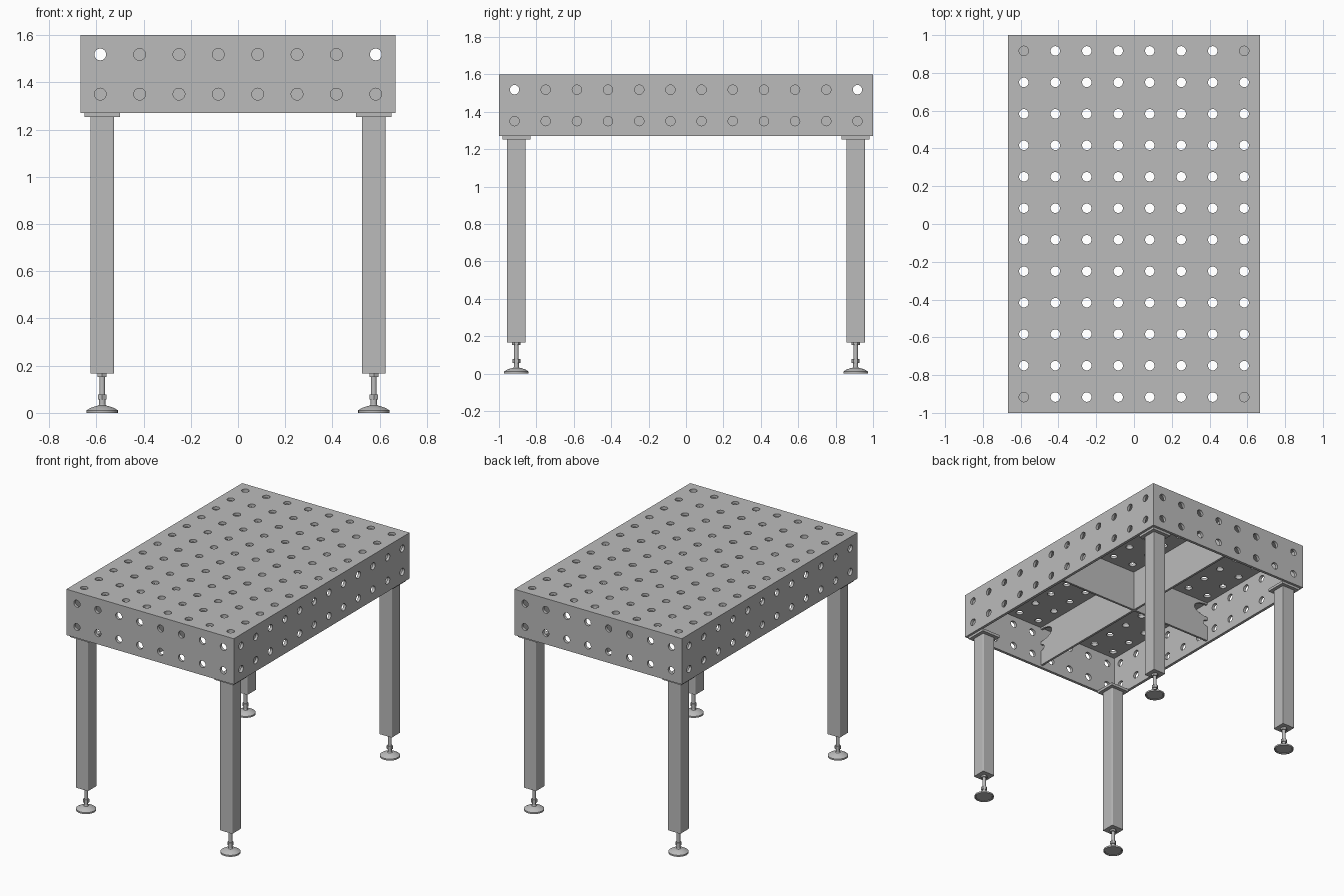
import bpy, bmesh, math
from mathutils import Matrix, Vector

cube = bpy.data.objects.get("Cube")
if cube:
    bpy.data.objects.remove(cube, do_unlink=True)

def material(name, v):
    m = bpy.data.materials.new(name)
    m.use_nodes = True
    m.diffuse_color = (v, v, v, 1)
    m.node_tree.nodes["Principled BSDF"].inputs["Base Color"].default_value = (v, v, v, 1)
    return m

STEEL = material("steel_grey", 0.5)

HX, HY, TOP, BOTTOM, WALL = 0.667, 1.0, 1.6, 1.27, 0.02
PITCH, HOLE_R, ROWS = 1 / 6, 0.025, (1.35, 1.518)

def finish(bm, name):
    bmesh.ops.recalc_face_normals(bm, faces=bm.faces)
    mesh = bpy.data.meshes.new(name)
    bm.to_mesh(mesh)
    bm.free()
    mesh.materials.append(STEEL)
    ob = bpy.data.objects.new(name, mesh)
    bpy.context.collection.objects.link(ob)
    return ob

def activate(ob):
    bpy.ops.object.select_all(action='DESELECT')
    ob.select_set(True)
    bpy.context.view_layer.objects.active = ob

def box(name, lo, hi, round_edges=0):
    lo, hi = Vector(lo), Vector(hi)
    bm = bmesh.new()
    bmesh.ops.create_cube(bm, size=1, matrix=Matrix.Translation((lo + hi) / 2)
                          @ Matrix.Diagonal((hi - lo).to_4d()))
    if round_edges:
        upright = [e for e in bm.edges if abs(e.verts[0].co.z - e.verts[1].co.z) > 0.1]
        bmesh.ops.bevel(bm, geom=upright, offset=round_edges, segments=3,
                        profile=0.5, affect='EDGES')
    return finish(bm, name)

def add_cylinder(bm, at, r, depth, axis='Z', n=24):
    turn = {'X': Matrix.Rotation(math.pi / 2, 4, 'Y'),
            'Y': Matrix.Rotation(math.pi / 2, 4, 'X'), 'Z': Matrix()}[axis]
    bmesh.ops.create_cone(bm, cap_ends=True, segments=n, radius1=r, radius2=r,
                          depth=depth, matrix=Matrix.Translation(at) @ turn)

def subtract(ob, cutter):
    cutter.hide_render = True
    activate(ob)
    mod = ob.modifiers.new("cut", 'BOOLEAN')
    mod.operation, mod.solver, mod.object = 'DIFFERENCE', 'EXACT', cutter
    bpy.ops.object.modifier_apply(modifier=mod.name)
    bpy.data.objects.remove(cutter, do_unlink=True)

def spread(count):
    return [(i - (count - 1) / 2) * PITCH for i in range(count)]

# Perforated table box, open underneath
table = box("table_box", (-HX, -HY, BOTTOM), (HX, HY, TOP))
subtract(table, box("hollow_cutter", (WALL - HX, WALL - HY, 1), (HX - WALL, HY - WALL, TOP - WALL)))
bm = bmesh.new()
for x in spread(8):
    for y in spread(12):
        add_cylinder(bm, (x, y, TOP), HOLE_R, 0.07)
for z in ROWS:
    for s in (-1, 1):
        for x in spread(8):
            add_cylinder(bm, (x, s * HY, z), HOLE_R, 0.07, 'Y')
        for y in spread(12):
            add_cylinder(bm, (s * HX, y, z), HOLE_R, 0.07, 'X')
subtract(table, finish(bm, "hole_cutter"))
activate(table)
bpy.ops.object.shade_smooth_by_angle(angle=math.radians(30))

# Crossed stiffening ribs with scooped ends that clear the side holes
def rib(name, half, along_x):
    def arc(z, r, reach):
        return [(half - reach * math.sin(math.pi * i / 10), z - r * math.cos(math.pi * i / 10))
                for i in range(11)]
    end = [(half, BOTTOM + 0.015)] + arc(1.42, 0.025, 0.035) + arc(ROWS[1], 0.05, 0.115)
    end.append((half, TOP - WALL))
    outline = end + [(-u, z) for u, z in reversed(end)]
    t = 0.008
    bm = bmesh.new()
    verts = [bm.verts.new((u, -t, z) if along_x else (-t, u, z)) for u, z in outline]
    face = bm.faces.new(verts)
    out = bmesh.ops.extrude_face_region(bm, geom=[face])
    moved = [g for g in out["geom"] if isinstance(g, bmesh.types.BMVert)]
    bmesh.ops.translate(bm, verts=moved, vec=(0, 2 * t, 0) if along_x else (2 * t, 0, 0))
    return finish(bm, name)

rib("cross_rib", HX - WALL, True)
rib("long_rib", HY - WALL, False)

# Levelling foot: domed pad, stem and hex nuts
def foot(name, x, y):
    profile = [(0, 0.004), (0.055, 0.004), (0.058, 0), (0.066, 0), (0.066, 0.011),
               (0.05, 0.021), (0.03, 0.028), (0.016, 0.031), (0.013, 0.036),
               (0.013, 0.056), (0.012, 0.08), (0.012, 0.17)]
    bm = bmesh.new()
    verts = [bm.verts.new((x + r, y, z)) for r, z in profile]
    edges = [bm.edges.new(pair) for pair in zip(verts, verts[1:])]
    bmesh.ops.spin(bm, geom=verts + edges, cent=(x, y, 0), axis=(0, 0, 1),
                   angle=math.tau, steps=32)
    bmesh.ops.remove_doubles(bm, verts=bm.verts, dist=0.0002)
    add_cylinder(bm, (x, y, 0.067), 0.021, 0.022, n=6)
    add_cylinder(bm, (x, y, 0.161), 0.022, 0.018, n=6)
    activate(finish(bm, name))
    bpy.ops.object.shade_smooth_by_angle(angle=math.radians(30))

# Four legs, each with a mounting plate above and a foot below
for sx, side in ((1, "left"), (-1, "right")):
    for sy, end in ((-1, "front"), (1, "back")):
        tag = f"{end}_{side}"
        x, y = sx * 0.575, sy * 0.907
        box(f"{tag}_leg", (x - 0.05, y - 0.05, 0.167), (x + 0.05, y + 0.05, 1.255), 0.006)
        box(f"{tag}_leg_plate", (x - 0.075, y - 0.075, 1.253), (x + 0.075, y + 0.075, 1.272))
        foot(f"{tag}_foot", x, y)
